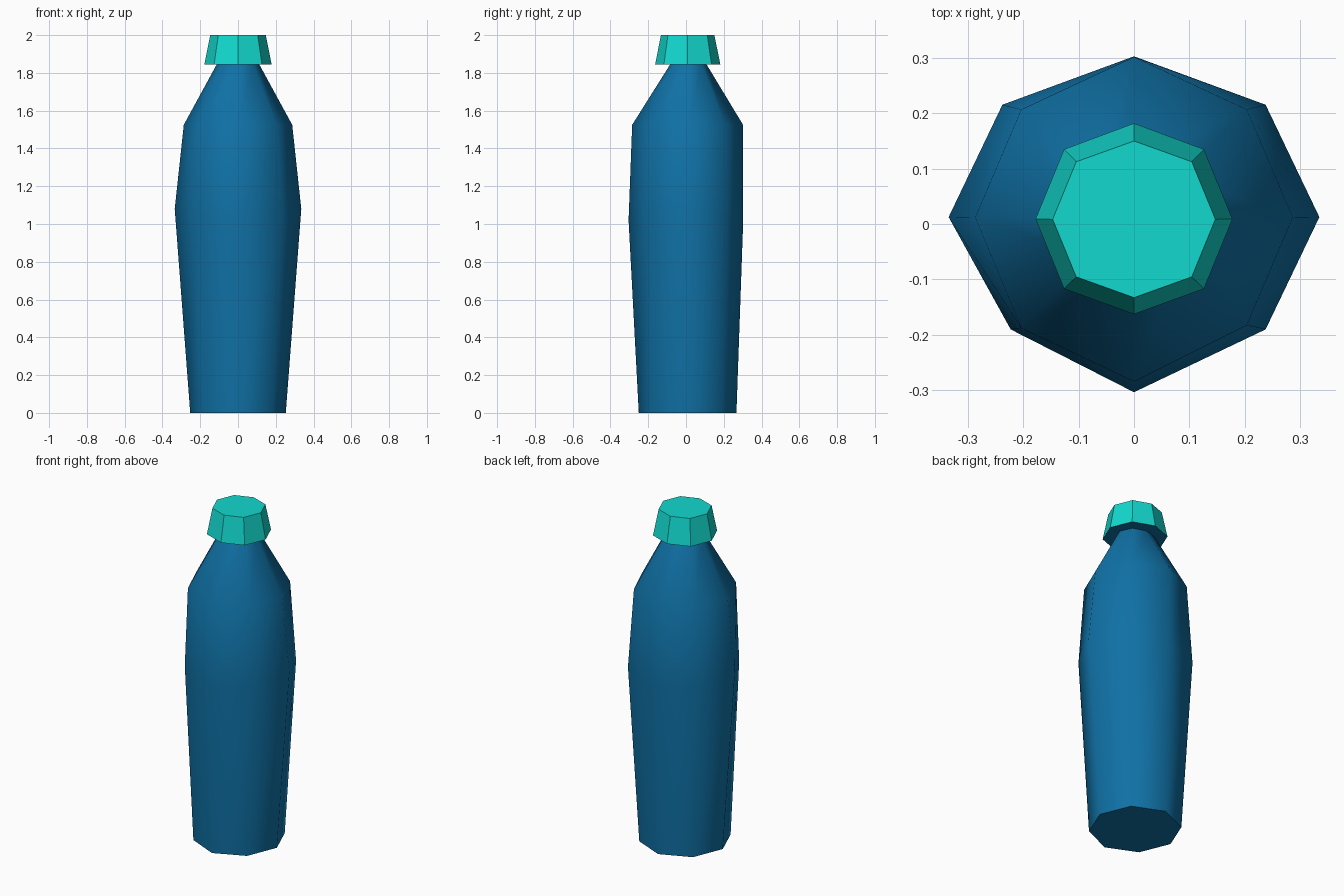
import bpy, bmesh, math

if "Cube" in bpy.data.objects:
    bpy.data.objects.remove(bpy.data.objects["Cube"])


def material(name, rgb):
    m = bpy.data.materials.new(name)
    m.diffuse_color = (*rgb, 1)
    m.use_nodes = True
    m.node_tree.nodes["Principled BSDF"].inputs["Base Color"].default_value = m.diffuse_color
    return m


blue = material("bottle blue", (0.005, 0.165, 0.38))
teal = material("cap teal", (0.006, 0.69, 0.62))


def ring(rx, front, back, z_side, z_mid, yc, d, skew=(0, 0)):
    """Eight-sided section: side corners, diagonal corners, front/back corners."""
    k, zd = 0.71 * rx, (z_side + z_mid) / 2
    return [(rx, yc, z_side), (k, yc + d, zd), (0, back, z_mid), (-k, yc + d, zd),
            (-rx, yc, z_side), (-k + skew[0], yc - d + skew[1], zd),
            (0, front, z_mid), (k, yc - d, zd)]


def loft(name, rings, mats):
    bm = bmesh.new()
    loops = [[bm.verts.new(p) for p in r] for r in rings]
    for a, b in zip(loops, loops[1:]):
        for i in range(8):
            j = (i + 1) % 8
            bm.faces.new((a[i], a[j], b[j], b[i]))
    bm.faces.new(loops[0][::-1])
    bm.faces.new(loops[-1])
    bmesh.ops.recalc_face_normals(bm, faces=bm.faces[:])
    for f in bm.faces:      # underside takes the last material
        if f.normal.z < -0.9:
            f.material_index = len(mats) - 1
    me = bpy.data.meshes.new(name)
    bm.to_mesh(me)
    bm.free()
    ob = bpy.data.objects.new(name, me)
    bpy.context.collection.objects.link(ob)
    for m in mats:
        me.materials.append(m)
    return ob


# Bottle body: base, belly, shoulder, neck
body = loft("bottle_body", [
    ring(0.253, -0.25, 0.267, 0, 0, 0.01, 0.18),
    ring(0.335, -0.304, 0.303, 1.08, 1.02, 0.0125, 0.203, (0.015, 0)),
    ring(0.287, -0.285, 0.302, 1.525, 1.525, 0.012, 0.195, (0, -0.005)),
    ring(0.112, -0.083, 0.108, 1.846, 1.846, 0.012, 0.07),
], [blue])
bpy.context.view_layer.objects.active = body
body.select_set(True)
bpy.ops.object.shade_smooth_by_angle(angle=math.radians(60))

# Flared cap: teal with a blue underside, faceted
loft("cap", [
    ring(0.178, -0.163, 0.182, 1.845, 1.845, 0.009, 0.126),
    ring(0.147, -0.133, 0.15, 2.0, 2.0, 0.0085, 0.104),
], [teal, blue])
